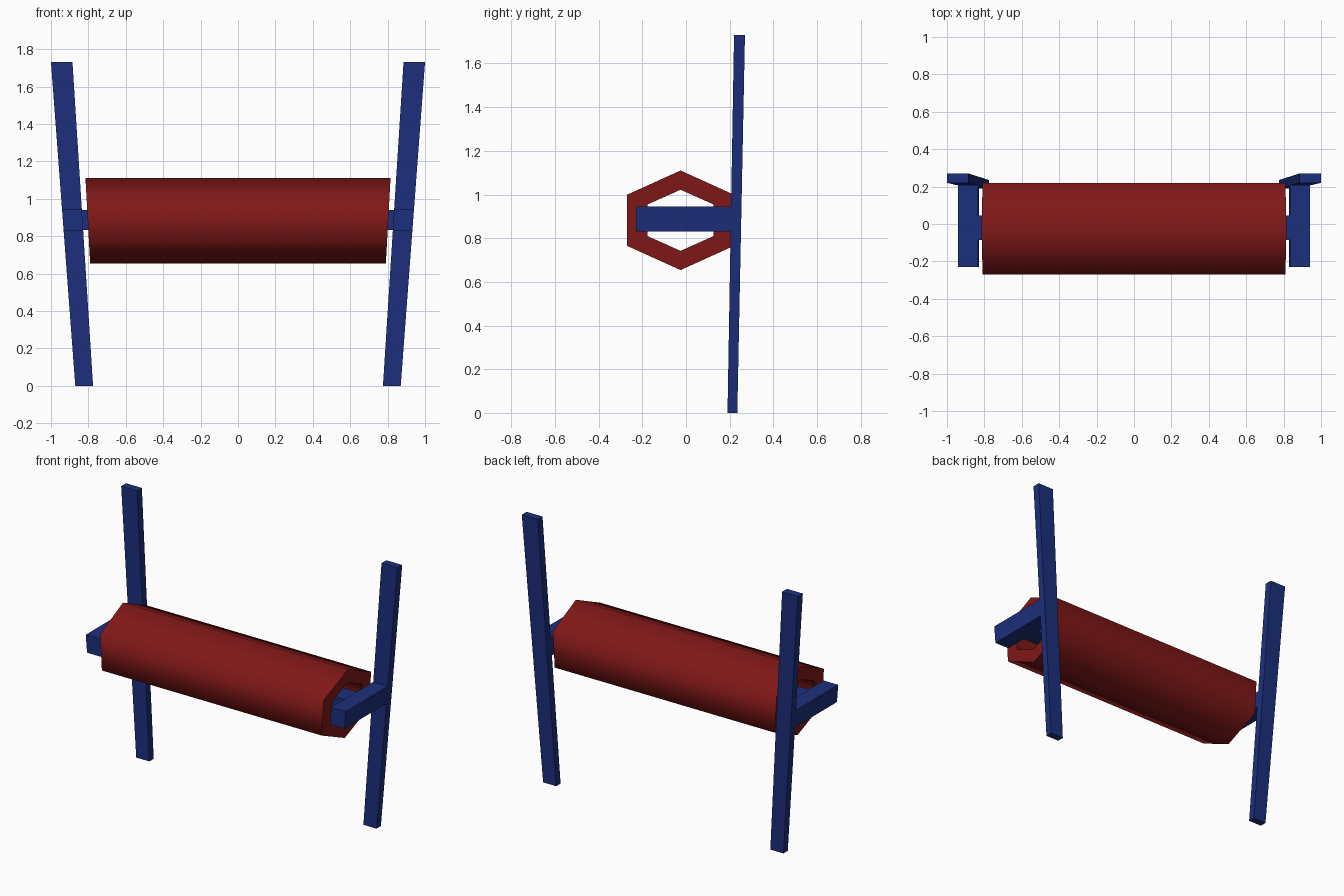
import bpy, math

if "Cube" in bpy.data.objects:
    bpy.data.objects.remove(bpy.data.objects["Cube"])

def material(name, rgb):
    m = bpy.data.materials.new(name)
    m.diffuse_color = (*rgb, 1)
    m.use_nodes = True
    m.node_tree.nodes["Principled BSDF"].inputs["Base Color"].default_value = m.diffuse_color
    return m

blue = material("blue paint", (0.012, 0.028, 0.2))
red = material("red vinyl", (0.22, 0.009, 0.009))

def make(name, verts, faces, mat):
    me = bpy.data.meshes.new(name)
    me.from_pydata(verts, [], faces)
    me.update()
    me.materials.append(mat)
    ob = bpy.data.objects.new(name, me)
    bpy.context.collection.objects.link(ob)
    return ob

QUADS = [(0, 3, 2, 1), (4, 5, 6, 7), (0, 1, 5, 4), (1, 2, 6, 5), (2, 3, 7, 6), (3, 0, 4, 7)]

def block(name, z0, low, z1, high, mat):
    """Tapered block between two rectangles given as (x0, x1, y0, y1)."""
    verts = []
    for z, (x0, x1, y0, y1) in ((z0, low), (z1, high)):
        verts += [(x0, y0, z), (x1, y0, z), (x1, y1, z), (x0, y1, z)]
    return make(name, verts, QUADS, mat)

def mirror_x(ob):
    ob.modifiers.new("Mirror", 'MIRROR').use_axis = (True, False, False)

# Leaning, tapering posts
mirror_x(block("side_post", 0, (0.775, 0.87, 0.19, 0.235),
               1.73, (0.885, 1.0, 0.22, 0.27), blue))

# Arms reaching forward from the posts, following their lean
mirror_x(block("support_arm", 0.83, (0.828, 0.932, -0.23, 0.215),
               0.945, (0.835, 0.941, -0.23, 0.215), blue))

# Axle joining the arms through the roller
axle = (-0.84, 0.84, -0.085, 0.045)
block("axle", 0.834, axle, 0.941, axle, blue)

# Hollow hexagonal roller with slanted ends
CY, CZ = -0.025, 0.882
def hexagon(half_y, corner_z, tip_z):
    return [(0, tip_z), (half_y, corner_z), (half_y, -corner_z),
            (0, -tip_z), (-half_y, -corner_z), (-half_y, corner_z)]

verts = []
for side in (-1, 1):
    for ring in (hexagon(0.245, 0.117, 0.228), hexagon(0.152, 0.072, 0.14)):
        verts += [(side * (0.803 + 0.055 * z), CY + y, CZ + z) for y, z in ring]
faces = []
for i in range(6):
    j = (i + 1) % 6
    faces += [(i, j, 12 + j, 12 + i), (6 + j, 6 + i, 18 + i, 18 + j),
              (j, i, 6 + i, 6 + j), (12 + i, 12 + j, 18 + j, 18 + i)]
roller = make("roller", verts, faces, red)

# Outward normals, then smooth the long sides only
import bmesh
bm = bmesh.new()
bm.from_mesh(roller.data)
bmesh.ops.recalc_face_normals(bm, faces=bm.faces)
bm.to_mesh(roller.data)
bm.free()
bpy.ops.object.select_all(action='DESELECT')
roller.select_set(True)
bpy.context.view_layer.objects.active = roller
bpy.ops.object.shade_smooth_by_angle(angle=math.radians(75))
